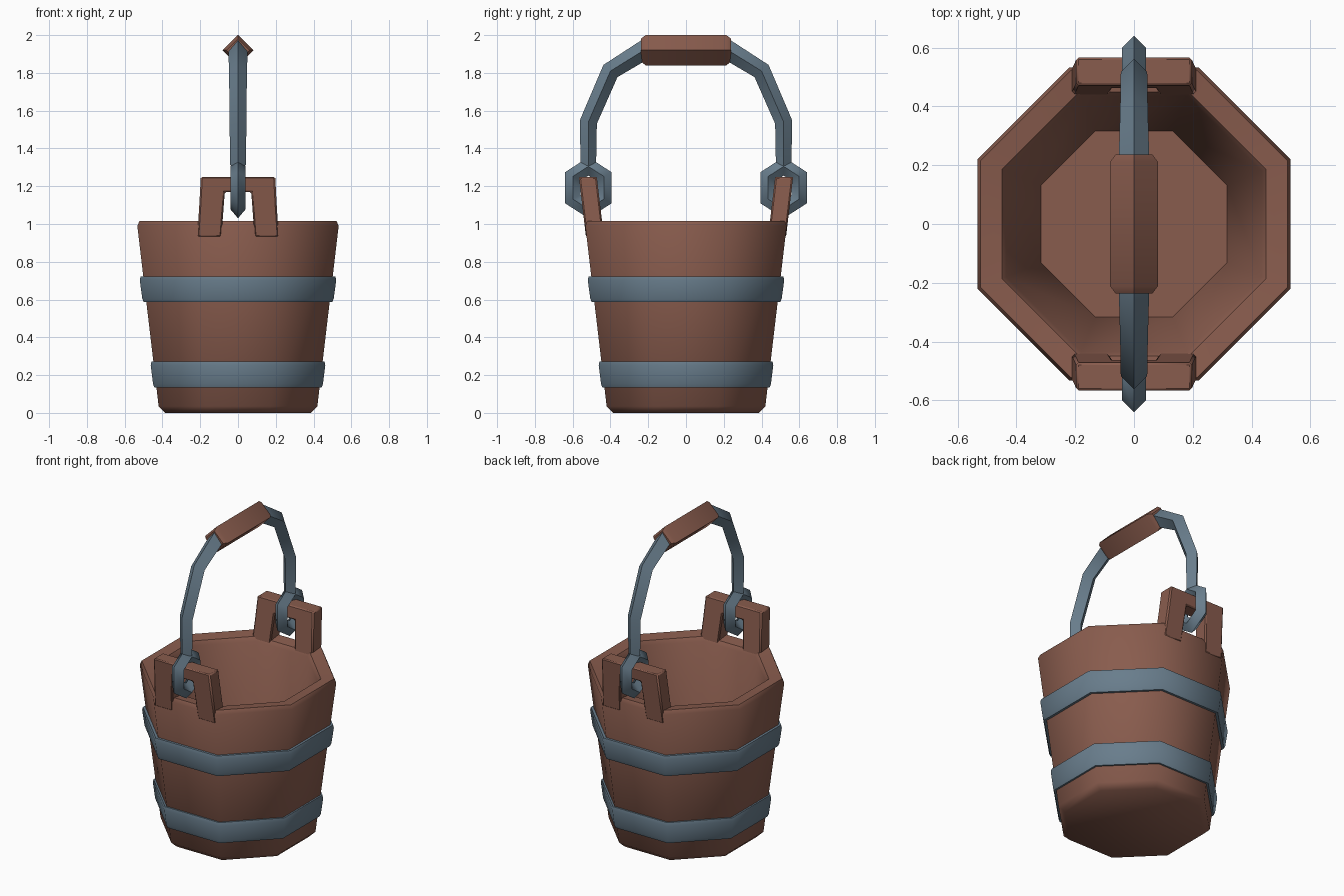
import bpy, bmesh, math
from mathutils import Vector

if "Cube" in bpy.data.objects:
    bpy.data.objects.remove(bpy.data.objects["Cube"])


def material(name, rgb):
    m = bpy.data.materials.new(name)
    m.diffuse_color = (*rgb, 1)
    m.use_nodes = True
    m.node_tree.nodes["Principled BSDF"].inputs["Base Color"].default_value = m.diffuse_color
    return m


WOOD = material("brown wood", (0.25, 0.107, 0.075))
IRON = material("blue grey iron", (0.14, 0.205, 0.262))


def finish(name, bm, mat, angle=50):
    bmesh.ops.remove_doubles(bm, verts=bm.verts, dist=1e-5)
    bmesh.ops.recalc_face_normals(bm, faces=bm.faces)
    me = bpy.data.meshes.new(name)
    bm.to_mesh(me)
    bm.free()
    me.materials.append(mat)
    ob = bpy.data.objects.new(name, me)
    bpy.context.collection.objects.link(ob)
    bpy.ops.object.select_all(action='DESELECT')
    ob.select_set(True)
    bpy.context.view_layer.objects.active = ob
    bpy.ops.object.shade_smooth_by_angle(angle=math.radians(angle))
    return ob


def loft(bm, rings, closed=False):
    """Join rings of points with quads; cap the ends unless closed."""
    vs = [[bm.verts.new(p) for p in r] for r in rings]
    n = len(vs[0])
    for i in range(len(vs) if closed else len(vs) - 1):
        a, b = vs[i], vs[(i + 1) % len(vs)]
        for j in range(n):
            k = (j + 1) % n
            bm.faces.new((a[j], a[k], b[k], b[j]))
    if not closed:
        bm.faces.new(vs[0])
        bm.faces.new(vs[-1])


def octagon(apothem, z):
    r = apothem / math.cos(math.pi / 8)
    return [(r * math.cos((i + .5) * math.pi / 4),
             r * math.sin((i + .5) * math.pi / 4), z) for i in range(8)]


def lathe(name, profile, mat, closed=False):
    bm = bmesh.new()
    loft(bm, [octagon(a, z) for a, z in profile], closed)
    return finish(name, bm, mat)


def diamond_tube(name, path, widths, mat, closed=False):
    """Sweep a diamond section along a path in the y-z plane."""
    bm = bmesh.new()
    pts = [Vector((0, y, z)) for y, z in path]
    n, rings = len(pts), []
    for i, p in enumerate(pts):
        prv = pts[i - 1] if (closed or i) else p
        nxt = pts[(i + 1) % n] if (closed or i < n - 1) else p
        d1 = (p - prv).normalized() if p != prv else (nxt - p).normalized()
        d2 = (nxt - p).normalized() if p != nxt else d1
        t = (d1 + d2).normalized()
        side = Vector((0, -t.z, t.y)) / max(t.dot(d1), .5)
        x, w = Vector((1, 0, 0)), widths[i]
        rings.append([p + x * w, p + side * w, p - x * w, p - side * w])
    loft(bm, rings, closed)
    return finish(name, bm, mat, 50)


# Hollow bucket body
lathe("bucket_body", [(.385, 0), (.42, .035), (.533, .99), (.522, 1.015),
                      (.45, 1.005), (.435, .98), (.317, .08)], WOOD)

# Iron bands around the staves
for name, z0, z1, a0, a1 in (("lower_band", .135, .272, .447, .462),
                             ("upper_band", .587, .722, .504, .52)):
    lathe(name, [(a0 - .03, z0), (a0 - .004, z0), (a0 + .003, z0 + .02),
                 (a1, z1 - .02), (a1 - .004, z1), (a1 - .04, z1)],
          IRON, closed=True)

# Ears: leaning frames with a hole, continuing the front and back staves
for name, s in (("front_ear", -1), ("back_ear", 1)):
    bm = bmesh.new()
    half = [(.216, .93), (.205, 1.1), (.197, 1.25), (-.197, 1.25),
            (-.205, 1.1), (-.216, .93), (-.088, .93), (-.07, 1.17),
            (.07, 1.17), (.088, .93)]
    layers = []
    for base in (.445, .54):
        layers.append([bm.verts.new((x, s * (base + (z - 1.02) * .118), z))
                       for x, z in half])
    n = len(half)
    for layer in layers:
        for f in ((0, 1, 8, 9), (1, 2, 8), (2, 3, 7, 8), (3, 4, 7), (4, 5, 6, 7)):
            bm.faces.new([layer[i] for i in f])
    for i in range(n):
        k = (i + 1) % n
        bm.faces.new((layers[0][i], layers[0][k], layers[1][k], layers[1][i]))
    ear = finish(name, bm, WOOD, 30)
    bev = ear.modifiers.new("soft edges", 'BEVEL')
    bev.width = .008
    bev.segments = 1

# Hexagonal rings hooked through the ears
for name, s in (("front_ring", -1), ("back_ring", 1)):
    path = [(s * .517 + dy, 1.192 + dz) for dy, dz in
            ((0, .113), (.082, .06), (.082, -.06), (0, -.113),
             (-.082, -.06), (-.082, .06))]
    diamond_tube(name, path, [.041] * 6, IRON, closed=True)

# Bent iron handle
arc = [(.517, 1.31), (.517, 1.54), (.4, 1.81), (.215, 1.925)]
wid = [.041, .045, .047, .052]
diamond_tube("handle_bar", [(-y, z) for y, z in arc] + arc[::-1],
             wid + wid[::-1], IRON)

# Wooden grip
diamond_tube("handle_grip", [(-.237, 1.92), (-.212, 1.92), (.212, 1.92), (.237, 1.92)],
             [.062, .081, .081, .062], WOOD)
